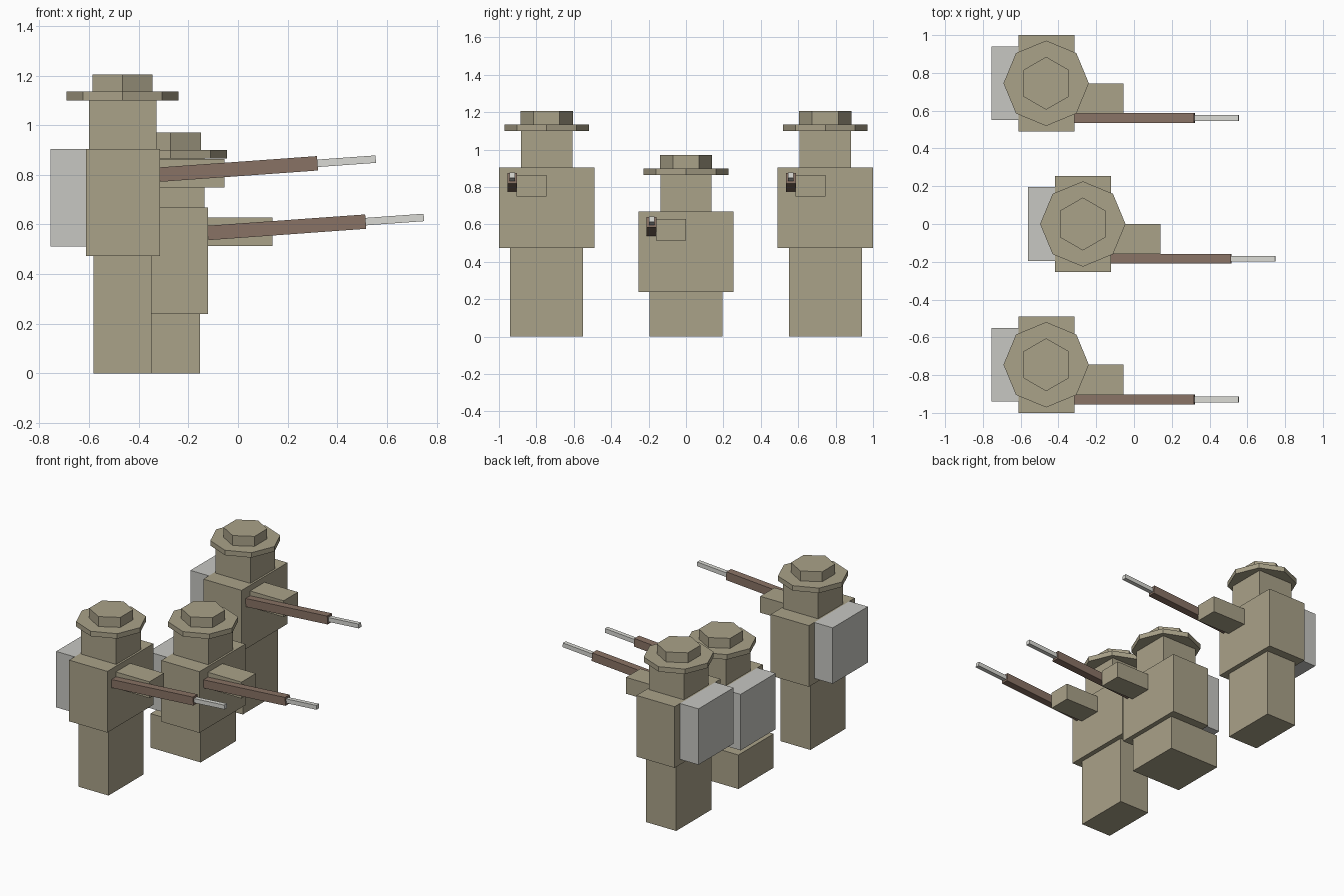
import bpy
from math import pi, radians
from mathutils import Matrix, Vector

old = bpy.data.objects.get("Cube")
if old:
    bpy.data.objects.remove(old, do_unlink=True)


def material(name, colour):
    m = bpy.data.materials.new(name)
    m.use_nodes = True
    m.diffuse_color = (*colour, 1)
    m.node_tree.nodes["Principled BSDF"].inputs["Base Color"].default_value = (*colour, 1)
    return m


KHAKI = material("khaki cloth", (0.40, 0.36, 0.25))
GREY = material("pack grey", (0.57, 0.57, 0.54))
WOOD = material("stock brown", (0.25, 0.17, 0.13))
STEEL = material("barrel pale grey", (0.70, 0.70, 0.66))


def box(name, low, high, mat, origin):
    """Box between two corners given relative to the figure's origin."""
    low, high = Vector(low), Vector(high)
    bpy.ops.mesh.primitive_cube_add(size=1, location=origin + (low + high) / 2)
    ob = bpy.context.object
    ob.name = name
    ob.data.transform(Matrix.Diagonal((*(high - low), 1)))
    ob.data.materials.append(mat)
    return ob


def disc(name, sides, radius, bottom, top, turn, origin):
    """Low-poly upright prism with one corner at the given turn."""
    bpy.ops.mesh.primitive_cylinder_add(
        vertices=sides, radius=radius, depth=top - bottom,
        location=origin + Vector((0, 0, (bottom + top) / 2)))
    ob = bpy.context.object
    ob.name = name
    ob.data.transform(Matrix.Rotation(turn, 4, "Z"))
    ob.data.materials.append(KHAKI)


def figure(label, x, y, leg_height, leg_back):
    # Legs stand on the ground; everything else is measured from the waist
    ground = Vector((x, y, 0))
    waist = Vector((x, y, leg_height))
    box(label + "_legs", (leg_back, -0.195, 0), (0.117, 0.195, leg_height), KHAKI, ground)
    box(label + "_torso", (-0.147, -0.255, 0), (0.15, 0.255, 0.43), KHAKI, waist)
    box(label + "_head", (-0.136, -0.137, 0.43), (0.136, 0.137, 0.63), KHAKI, waist)
    box(label + "_backpack", (-0.29, -0.195, 0.037), (-0.147, 0.195, 0.43), GREY, waist)
    box(label + "_arm", (0.147, -0.16, 0.275), (0.41, 0, 0.39), KHAKI, waist)

    # Wide hat
    disc(label + "_hat_brim", 8, 0.226, 0.626, 0.661, 0, waist)
    disc(label + "_hat_crown", 6, 0.14, 0.655, 0.731, pi, waist)

    # Rifle, tipped slightly upward about its butt
    butt = waist + Vector((0.15, -0.184, 0.327))
    stock = box(label + "_rifle_stock", (0, -0.026, -0.029), (0.637, 0.026, 0.029), WOOD, butt)
    barrel = box(label + "_rifle_barrel", (0.637, -0.015, -0.015), (0.872, 0.015, 0.015), STEEL, butt)
    tilt = Matrix.Translation(butt) @ Matrix.Rotation(radians(-4.1), 4, "Y") @ Matrix.Translation(-butt)
    for part in (stock, barrel):
        bpy.context.view_layer.update()
        part.matrix_world = tilt @ part.matrix_world


figure("right_soldier", -0.465, -0.745, 0.474, -0.117)
figure("left_soldier", -0.465, 0.745, 0.474, -0.117)
figure("kneeling_soldier", -0.271, 0, 0.239, -0.273)
